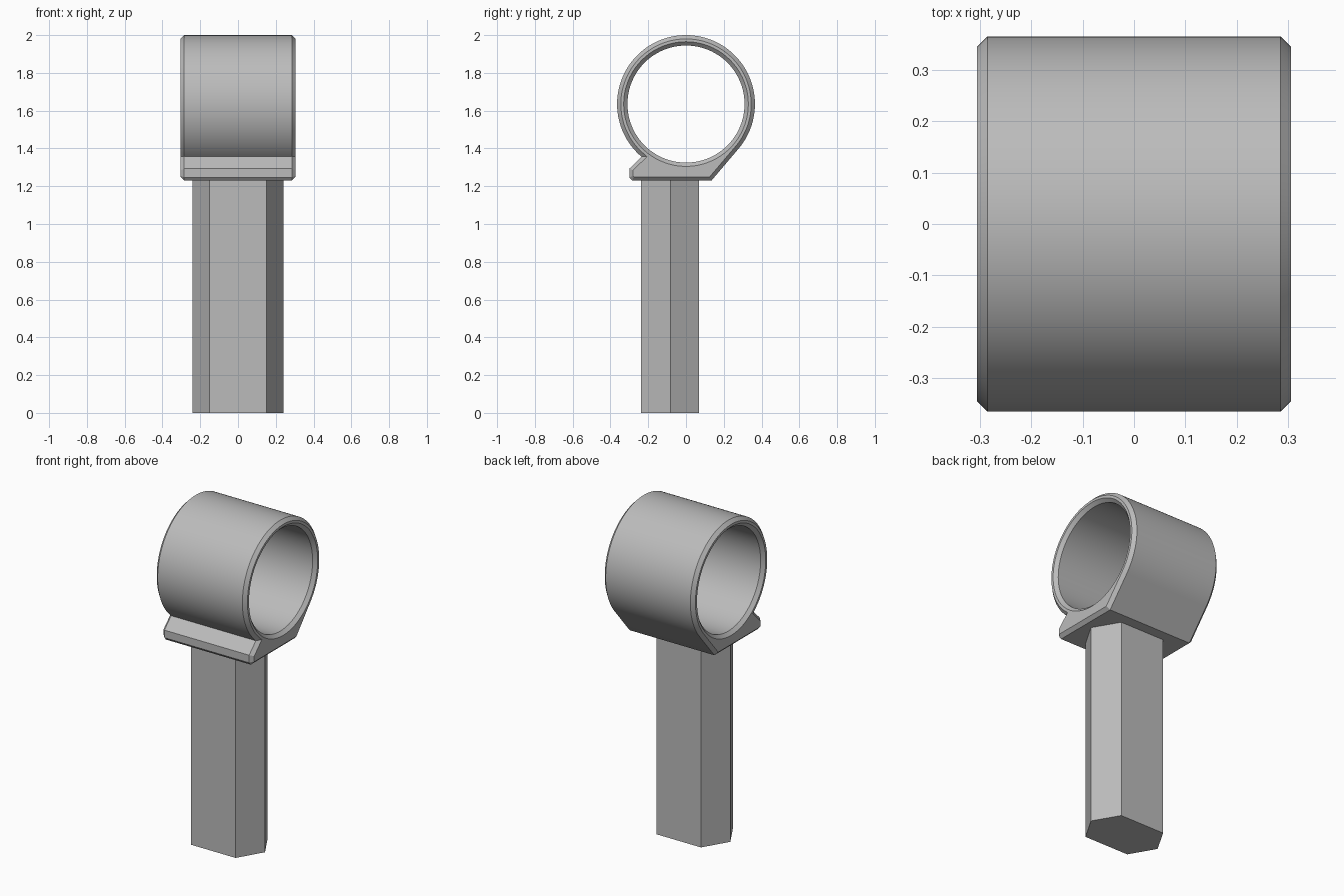
import bpy, bmesh
from math import sin, cos, pi, radians
from mathutils import Vector

cube = bpy.data.objects.get("Cube")
if cube:
    bpy.data.objects.remove(cube, do_unlink=True)

grey = bpy.data.materials.new("plain grey")
grey.use_nodes = True
colour = (0.5, 0.5, 0.5, 1)
grey.diffuse_color = colour
grey.node_tree.nodes["Principled BSDF"].inputs["Base Color"].default_value = colour

CENTRE_Z, RADIUS, BORE = 1.635, 0.365, 0.31
HALF, CHAMFER = 0.305, 0.02


def finish(name, bm):
    bmesh.ops.recalc_face_normals(bm, faces=bm.faces)
    mesh = bpy.data.meshes.new(name)
    bm.to_mesh(mesh)
    bm.free()
    obj = bpy.data.objects.new(name, mesh)
    bpy.context.collection.objects.link(obj)
    mesh.materials.append(grey)
    return obj


def arc(radius, start, end, steps):
    angles = [radians(start + (end - start) * i / steps) for i in range(steps + 1)]
    return [Vector((radius * cos(a), CENTRE_Z + radius * sin(a))) for a in angles]


def inset(points, d):
    """Mitred inward offset of a counter-clockwise outline."""
    result = []
    for i, p in enumerate(points):
        a = (p - points[i - 1]).normalized()
        b = (points[(i + 1) % len(points)] - p).normalized()
        na, nb = Vector((-a.y, a.x)), Vector((-b.y, b.x))
        result.append(p + (na + nb) * d / (1 + na.dot(nb)))
    return result


# Ring holder: round band running into a flat foot with a front lip
outline = arc(RADIUS, -40, 229.8, 96)
outline += [Vector(p) for p in ((-0.3, 1.293), (-0.3, 1.247), (-0.285, 1.23), (0.135, 1.23))]
outer_end = inset(outline, CHAMFER)
bore = arc(BORE, 0, 360, 96)[:-1]
bore_end = arc(BORE + CHAMFER, 0, 360, 96)[:-1]

bm = bmesh.new()


def loop(points, x):
    return [bm.verts.new((x, p.x, p.y)) for p in points]


def skin(a, b):
    for i in range(len(a)):
        bm.faces.new((a[i - 1], a[i], b[i], b[i - 1]))


flat = HALF - CHAMFER
stations = (-HALF, -flat, flat, HALF)
outer = [loop(p, x) for p, x in zip((outer_end, outline, outline, outer_end), stations)]
inner = [loop(p, x) for p, x in zip((bore_end, bore, bore, bore_end), stations)]
for rings in (outer, inner):
    for a, b in zip(rings, rings[1:]):
        skin(a, b)
for end in (0, -1):
    rim = [bm.edges.get((r[i - 1], r[i])) for r in (outer[end], inner[end]) for i in range(len(r))]
    bmesh.ops.triangle_fill(bm, edges=rim, use_beauty=True)
holder = finish("ring_holder", bm)

holder.select_set(True)
bpy.context.view_layer.objects.active = holder
bpy.ops.object.shade_smooth_by_angle(angle=radians(25))

# Hexagonal post under the foot
bm = bmesh.new()
hexagon = [(0.24, -0.083), (0.15, 0.07), (-0.15, 0.07), (-0.24, -0.083), (-0.15, -0.237), (0.15, -0.237)]
base = bm.faces.new([bm.verts.new((x, y, 0)) for x, y in hexagon])
top = bmesh.ops.extrude_face_region(bm, geom=[base], use_keep_orig=True)["geom"]
bmesh.ops.translate(bm, vec=(0, 0, 1.235), verts=[v for v in top if isinstance(v, bmesh.types.BMVert)])
finish("hex_post", bm)
